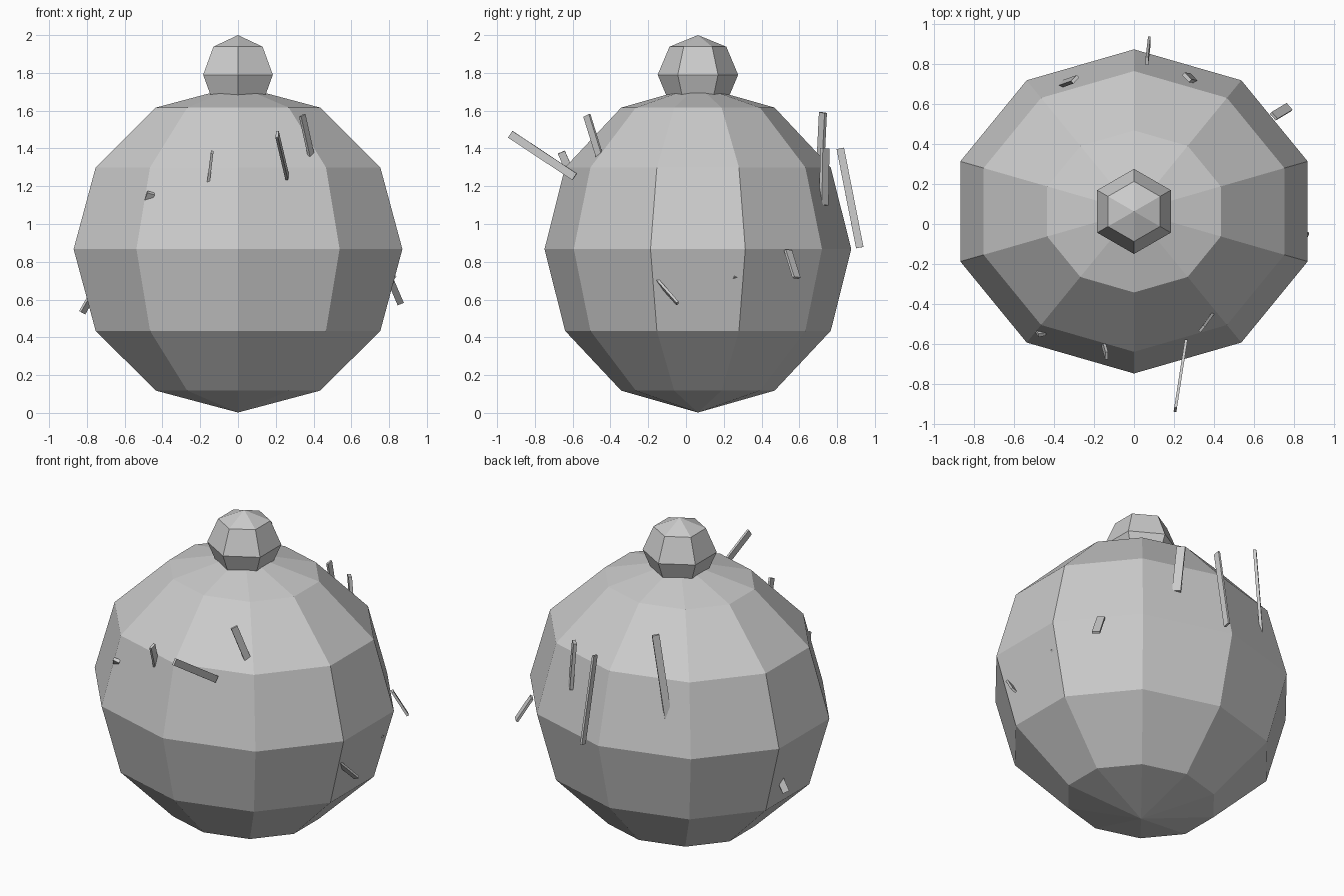
import bpy, bmesh
from mathutils import Vector, Matrix


def ball(name, segs, rings, loc, scale):
    bpy.ops.mesh.primitive_uv_sphere_add(segments=segs, ring_count=rings, radius=1, location=loc)
    ob = bpy.context.object
    ob.name = name
    ob.scale = scale
    return ob


def stick(name, a, b, hint, w=0.04, t=0.014):
    """Thin bar from a to b, its wide side turned along hint."""
    a, b = Vector(a), Vector(b)
    axis = (b - a).normalized()
    wide = Vector(hint)
    wide = (wide - axis * wide.dot(axis)).normalized()
    thin = axis.cross(wide)
    rot = Matrix((wide, thin, axis)).transposed().to_4x4()
    bm = bmesh.new()
    bmesh.ops.create_cube(bm, size=1, matrix=Matrix.Translation((a + b) / 2) @ rot
                          @ Matrix.Diagonal((w, t, (b - a).length, 1)))
    me = bpy.data.meshes.new(name)
    bm.to_mesh(me)
    bm.free()
    ob = bpy.data.objects.new(name, me)
    bpy.context.collection.objects.link(ob)


# Faceted body and small head knob
ball("body", 10, 6, (0, 0.063, 0.867), (0.915, 0.812, 0.865))
ball("head", 6, 4, (0, 0.063, 1.79), (0.213, 0.213, 0.21))

# Loose sticks around the body: outer end, inner end, wide direction
sticks = [
    # back
    ((0.065, 0.817, 1.40), (0.077, 0.92, 0.875), (0, 1, 0), 0.04, 0.013),
    ((-0.295, 0.725, 1.59), (-0.365, 0.70, 1.08), (1, 1, 0), 0.042, 0.018),
    ((0.265, 0.735, 1.40), (0.295, 0.73, 1.10), (-1, 1, 0), 0.05, 0.02),
    # right side
    ((0.775, 0.585, 0.715), (0.70, 0.54, 0.86), (-1, 1, 0), 0.045, 0.015),
    ((0.86, -0.045, 0.58), (0.785, -0.20, 0.755), (1, 0, 0.4), 0.035, 0.014),
    ((0.825, 0.27, 0.71), (0.74, 0.25, 0.79), (-1, 1, 0), 0.04, 0.015),
    # front
    ((-0.46, -0.555, 1.165), (-0.52, -0.46, 1.02), (1, 0, 0), 0.04, 0.02),
    ((-0.137, -0.66, 1.38), (-0.157, -0.59, 1.22), (0, 1, 0), 0.04, 0.014),
    ((0.207, -0.93, 1.475), (0.26, -0.59, 1.25), (0, 0, 1), 0.042, 0.014),
    ((0.34, -0.525, 1.575), (0.39, -0.455, 1.35), (1, 1.3, 0), 0.04, 0.014),
    # left side
    ((-0.825, 0.18, 0.53), (-0.74, 0.18, 0.68), (-1, -1, 0), 0.04, 0.015),
]
for i, (a, b, hint, w, t) in enumerate(sticks):
    stick(f"stick_{i + 1}", a, b, hint, w, t)
